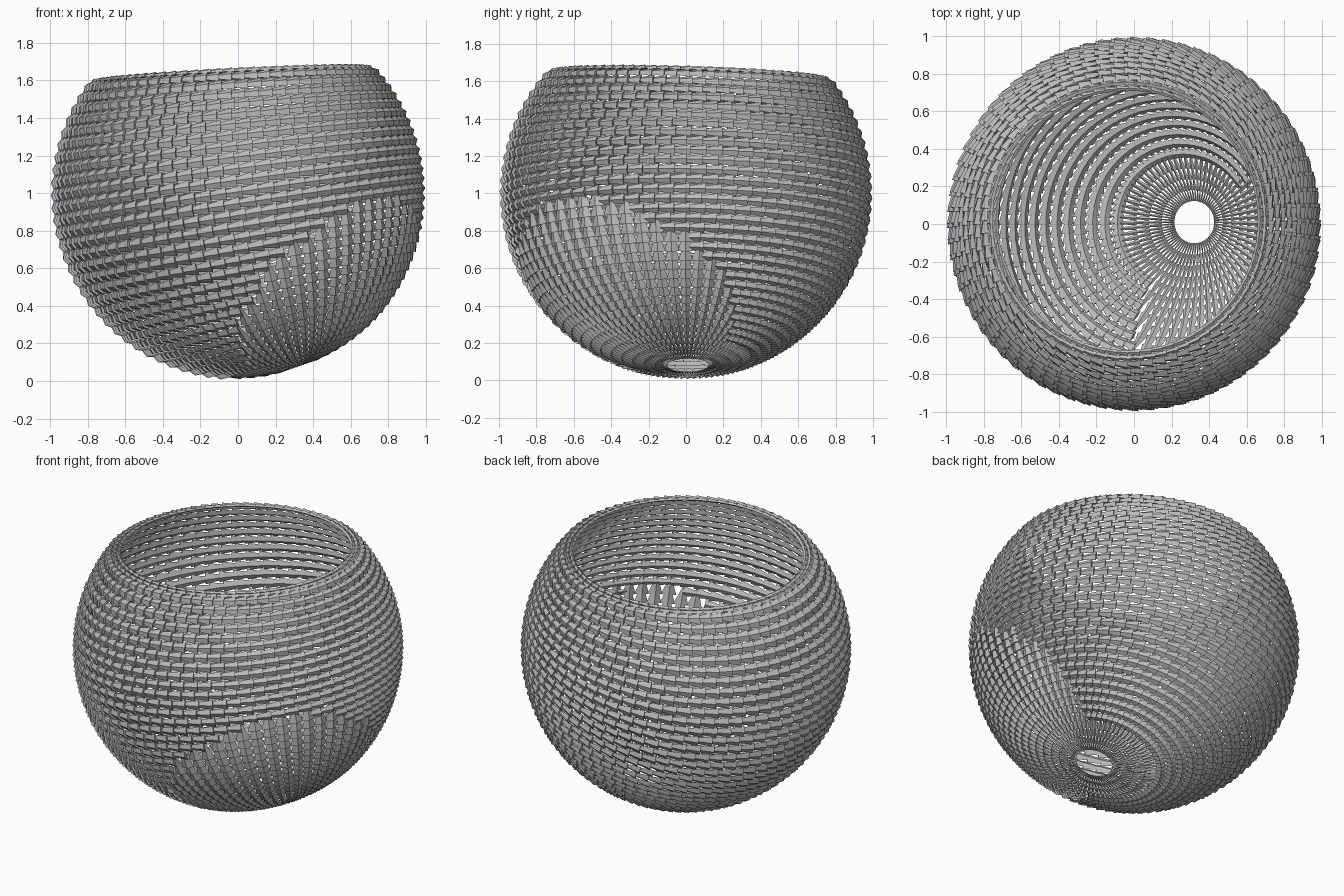
import bpy, bmesh, math
from mathutils import Vector

if "Cube" in bpy.data.objects:
    bpy.data.objects.remove(bpy.data.objects["Cube"])

grey = bpy.data.materials.new("warm_grey")
grey.use_nodes = True
colour = (0.5, 0.5, 0.5, 1)
grey.diffuse_color = colour
grey.node_tree.nodes["Principled BSDF"].inputs["Base Color"].default_value = colour

RADIUS, THICK = 0.98, 0.018
COLUMNS, ROWS, RIM_ROWS = 72, 35, 2
CENTRE = Vector((0, 0, 1.0))
HOLE_AXIS = Vector((0.325, 0.01, -0.93)).normalized()
RIM_AXIS = Vector((0.05, -0.03, -1)).normalized()
HOLE_ANGLE, RIM_ANGLE = 6.6, 130
STEP = math.tau / COLUMNS


def polar(row):
    return HOLE_ANGLE + (RIM_ANGLE - HOLE_ANGLE) * row / ROWS


def surface(u, row):
    """Point on the bowl: rings swing from the drain hole to the tilted rim."""
    t = min(row / ROWS, 1)
    axis = HOLE_AXIS.lerp(RIM_AXIS, t).normalized()
    e1 = (Vector((1, 0, 0)) - axis * axis.x).normalized()
    e2 = (-axis).cross(e1)
    angle = math.radians(polar(min(row, ROWS)))
    inward = max(row - ROWS, 0) * 0.03          # rim folds inwards
    r = RADIUS * math.sin(angle) - inward
    lift = 0.25 * min(inward, 0.03)
    out = e1 * math.cos(u) + e2 * math.sin(u)
    return CENTRE + axis * (RADIUS * math.cos(angle) - lift) + out * r


def add_scale(bm, left, right, tip, normal):
    """Flattened four-sided cone, wide at the tail."""
    mid = (left + right) / 2
    h = min(THICK, (right - left).length * 0.35)
    base = [bm.verts.new(p) for p in (left, mid + normal * h, right, mid - normal * h)]
    end = bm.verts.new(tip - normal * h * 0.4)
    bm.faces.new(base)
    for i in range(4):
        bm.faces.new((base[i], end, base[(i + 1) % 4]))


def normal_at(u, row):
    du = surface(u + 0.02, row) - surface(u - 0.02, row)
    dv = surface(u, row + 0.2) - surface(u, row - 0.2)
    return du.cross(dv).normalized()


def is_upright(u, row):
    """Scales fan up from the hole, highest at the front left."""
    d = (math.degrees(u) + 40 + 180) % 360 - 180
    return polar(row) < max(22, 80 - 60 * (d / 80) ** 2)


def make_object(name, bm):
    bmesh.ops.recalc_face_normals(bm, faces=bm.faces)
    mesh = bpy.data.meshes.new(name)
    bm.to_mesh(mesh)
    bm.free()
    mesh.materials.append(grey)
    bpy.context.collection.objects.link(bpy.data.objects.new(name, mesh))


fan, rings, rim = bmesh.new(), bmesh.new(), bmesh.new()
for row in range(ROWS + RIM_ROWS):
    for col in range(COLUMNS):
        u = (col + 0.5 * (row % 2) * 0.5) * STEP
        s = row + 0.5
        n = normal_at(u, s)
        if is_upright(u, s):
            # scales rising away from the hole
            u = col * STEP
            half = 0.56 * STEP
            add_scale(fan, surface(u - half, row), surface(u + half, row),
                      surface(u, row + 2.3), n)
        else:
            # scales running around the bowl, clockwise from above
            target = rim if row >= ROWS else rings
            add_scale(target, surface(u, s - 0.57), surface(u, s + 0.57),
                      surface(u - 2.3 * STEP, s), n)

make_object("bottom_fan_scales", fan)
make_object("side_ring_scales", rings)
make_object("rim_scales", rim)
